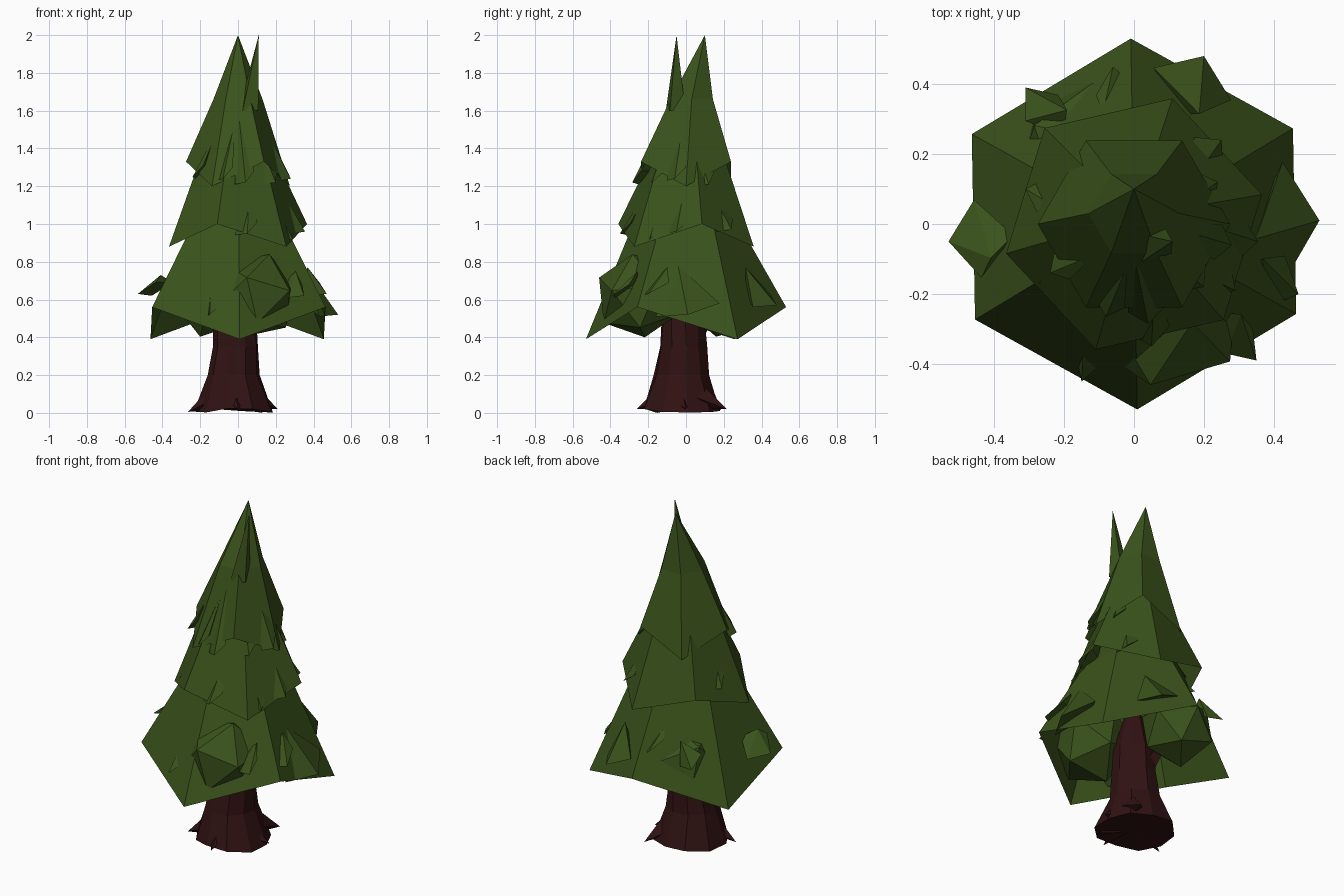
import bpy, bmesh, math, random
from mathutils import Vector

if "Cube" in bpy.data.objects:
    bpy.data.objects.remove(bpy.data.objects["Cube"])

random.seed(4)


def material(name, rgb):
    m = bpy.data.materials.new(name)
    m.diffuse_color = (*rgb, 1)
    m.use_nodes = True
    m.node_tree.nodes["Principled BSDF"].inputs["Base Color"].default_value = m.diffuse_color
    return m


GREEN = material("needles", (0.042, 0.085, 0.011))
BROWN = material("bark", (0.03, 0.006, 0.006))


def make(name, verts, faces, mat):
    me = bpy.data.meshes.new(name)
    me.from_pydata([tuple(v) for v in verts], [], faces)
    bm = bmesh.new()
    bm.from_mesh(me)
    bmesh.ops.recalc_face_normals(bm, faces=bm.faces)
    bm.to_mesh(me)
    bm.free()
    me.materials.append(mat)
    ob = bpy.data.objects.new(name, me)
    bpy.context.collection.objects.link(ob)
    return ob


def polar(r, deg, z, cx=0, cy=0):
    a = math.radians(deg)
    return Vector((cx + r * math.cos(a), cy + r * math.sin(a), z))


def tier(name, start, r, low, high, mid_r, mid_z, mid_y, apex):
    """Open six-sided skirt whose hem zigzags, with a kink ring and a point."""
    v = [polar(r, start + 60 * i, high if i % 2 else low) for i in range(6)]
    v += [polar(mid_r, start + 60 * i, mid_z, 0, mid_y) for i in range(6)]
    v.append(Vector(apex))
    f = []
    for i in range(6):
        j = (i + 1) % 6
        f += [(i, j, 6 + j, 6 + i), (6 + i, 6 + j, 12)]
    make(name, v, f, GREEN)


# Three stacked needle skirts
tier("lower_skirt", 31, 0.53, 0.39, 0.56, 0.28, 1.0, 0, (0, 0, 1.6))
tier("middle_skirt", 73, 0.375, 0.88, 1.0, 0.2, 1.36, 0.01, (0, 0, 1.75))
tier("top_skirt", 0, 0.275, 1.2, 1.33, 0.13, 1.66, 0.03, (0, 0.1, 2.0))


def flake(name, tip, h, w, twist, sink):
    """Pointed needle clump lying on a skirt, hanging down to its tip."""
    x, y, z = tip
    r, a = math.hypot(x, y), math.degrees(math.atan2(y, x))
    d = math.degrees(w / r)
    v = [Vector(tip),
         polar(max(r - sink - 0.42 * h, 0.05), a + twist, z + h),
         polar(r - sink, a + d, z + 0.06),
         polar(r - sink, a - d, z - 0.01),
         polar(r * 0.65, a, z + 0.06)]
    make(name, v, [(0, 2, 1), (0, 1, 3), (0, 4, 2), (0, 3, 4), (1, 2, 4), (1, 4, 3)], GREEN)


# tip x, y, z, height, half width
LOWER = [(-0.53, -0.05, 0.63, 0.1, 0.13), (0.53, 0.01, 0.52, 0.26, 0.2),
         (0.47, -0.2, 0.63, 0.14, 0.1), (0.2, 0.48, 0.57, 0.2, 0.14),
         (0.35, -0.39, 0.62, 0.13, 0.06), (-0.31, 0.39, 0.64, 0.12, 0.07),
         (-0.06, 0.45, 0.7, 0.13, 0.07), (-0.15, -0.45, 0.52, 0.2, 0.05)]
MIDDLE = [(0.355, -0.05, 0.96, 0.28, 0.07), (0.29, -0.19, 0.92, 0.3, 0.06),
          (-0.31, 0.1, 1.02, 0.18, 0.06), (-0.27, -0.17, 0.96, 0.2, 0.05),
          (0.05, -0.35, 0.95, 0.24, 0.07), (0.25, 0.24, 0.97, 0.24, 0.07)]
UPPER = [(0.28, -0.06, 1.24, 0.36, 0.06), (0.2, -0.18, 1.22, 0.38, 0.06),
         (-0.24, -0.14, 1.25, 0.25, 0.05), (0.04, -0.285, 1.22, 0.4, 0.06),
         (-0.08, -0.265, 1.24, 0.3, 0.05), (0.24, 0.12, 1.21, 0.25, 0.06)]
for label, rows, sink in (("lower", LOWER, 0.07), ("middle", MIDDLE, 0.045), ("upper", UPPER, 0.035)):
    for i, (x, y, z, h, w) in enumerate(rows):
        flake(f"{label}_needle_clump_{i}", (x, y, z), h, w, (-1) ** i * 8, sink)

# Second thin point beside the tip
v = [polar(0.06, 60 + 90 * i, 1.6, 0.055, -0.055) for i in range(4)]
make("side_spike", v + [Vector((0.11, -0.05, 2.0))],
     [(0, 1, 4), (1, 2, 4), (2, 3, 4), (3, 0, 4), (3, 2, 1, 0)], GREEN)

# Faceted needle masses bulging through the lower skirt
for i, (x, y, z, r) in enumerate([(0.09, -0.25, 0.62, 0.235), (-0.14, 0.2, 0.6, 0.21)]):
    bpy.ops.mesh.primitive_ico_sphere_add(subdivisions=1, radius=r, location=(x, y, z),
                                          rotation=(0.3, 0.2, 0.6 + i))
    ob = bpy.context.object
    ob.name = f"inner_needle_mass_{i}"
    ob.data.materials.append(GREEN)

# Trunk flaring into the ground
SIDES = 10
PROFILE = [(0.215, 0.02, -0.02), (0.145, 0.2, -0.025), (0.122, 0.35, -0.015),
           (0.118, 0.5, -0.02), (0.06, 0.7, 0.0)]
v, f = [], []
for k, (r, z, c) in enumerate(PROFILE):
    for i in range(SIDES):
        jitter = random.uniform(0.93, 1.07)
        dz = random.uniform(-0.02, 0.005) if k == 0 else 0
        v.append(polar(r * jitter, 36 * i + 8, z + dz, c, c))
for k in range(len(PROFILE) - 1):
    for i in range(SIDES):
        j = (i + 1) % SIDES
        a, b = k * SIDES, (k + 1) * SIDES
        f.append((a + i, a + j, b + j, b + i))
f.append(tuple(range(len(v) - SIDES, len(v))))
v.append(Vector((-0.02, -0.02, 0.03)))
f += [((i + 1) % SIDES, i, len(v) - 1) for i in range(SIDES)]
make("trunk", v, f, BROWN)


def spur(name, base, tip, r):
    """Tapered four-sided limb."""
    base, tip = Vector(base), Vector(tip)
    q = (tip - base).to_track_quat('Z', 'Y')
    ring = [base + q @ polar(r, 90 * i, 0) for i in range(4)]
    make(name, ring + [tip], [(0, 1, 4), (1, 2, 4), (2, 3, 4), (3, 0, 4), (3, 2, 1, 0)], BROWN)


# Root tips and a hidden branch stub
spur("root_left", (-0.1, -0.08, 0.09), (-0.265, -0.1, 0.005), 0.07)
spur("root_front", (-0.02, -0.1, 0.09), (0.0, -0.26, 0.02), 0.07)
spur("root_back", (0.08, 0.08, 0.08), (0.13, 0.215, 0.02), 0.06)
spur("root_right", (0.08, -0.03, 0.08), (0.21, 0.0, 0.02), 0.06)
spur("root_base", (0.04, -0.1, 0.06), (0.13, -0.15, 0.0), 0.05)
spur("branch_stub", (-0.05, 0.05, 0.4), (-0.14, 0.19, 0.62), 0.05)
